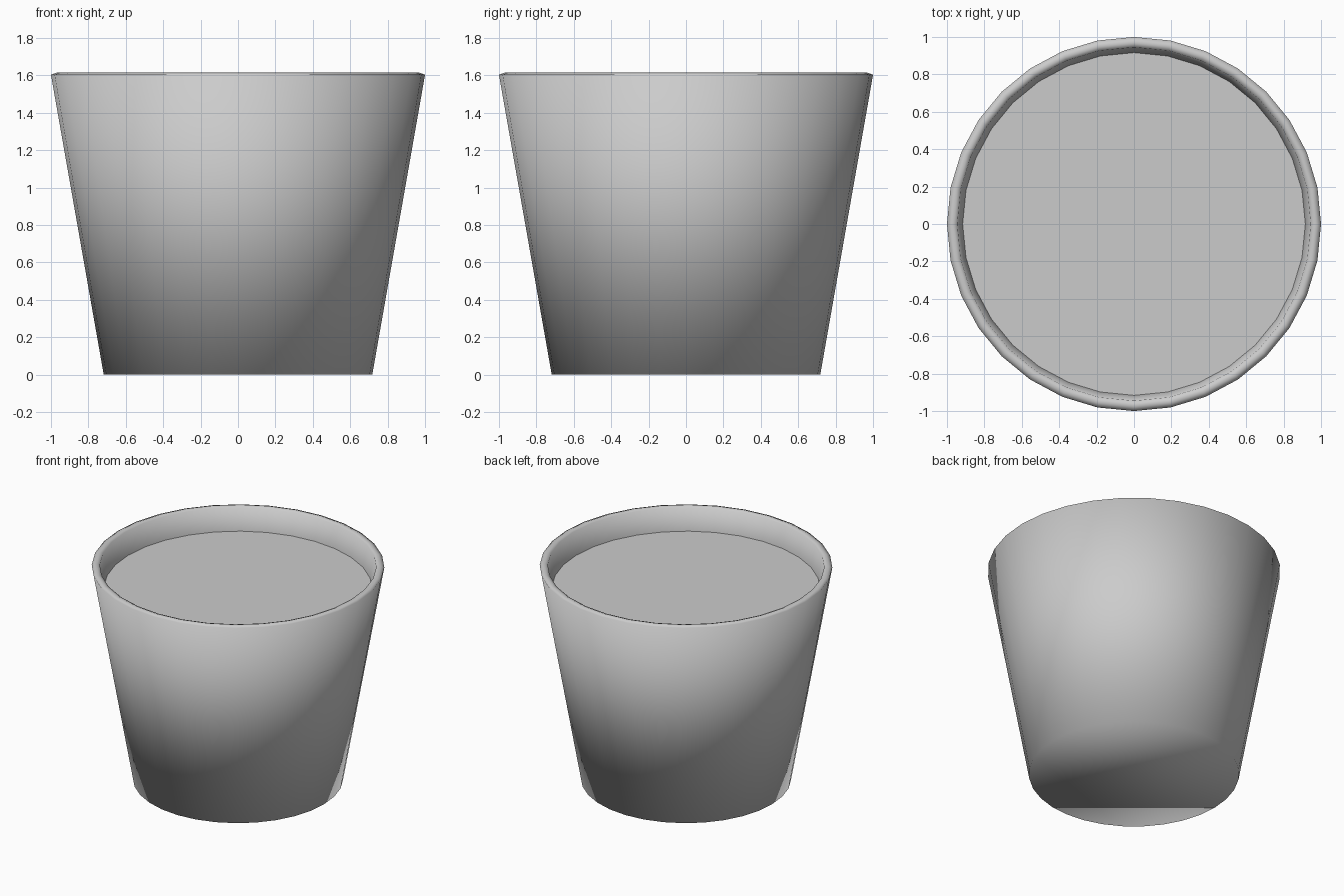
import bpy, bmesh, math

if "Cube" in bpy.data.objects:
    bpy.data.objects.remove(bpy.data.objects["Cube"])

SIDES = 32


def ring(bm, r, z):
    return [bm.verts.new((r * math.cos(2 * math.pi * i / SIDES),
                          r * math.sin(2 * math.pi * i / SIDES), z))
            for i in range(SIDES)]


def finish(bm, name, smooth):
    for f in bm.faces:
        f.smooth = smooth
    mesh = bpy.data.meshes.new(name)
    bm.to_mesh(mesh)
    bm.free()
    obj = bpy.data.objects.new(name, mesh)
    bpy.context.collection.objects.link(obj)
    return obj


# Pot: tapered wall, slightly rounded rim, inner wall down to the soil
profile = [(0.718, 0.0), (1.0, 1.603), (0.97, 1.614), (0.945, 1.605), (0.916, 1.44)]
bm = bmesh.new()
rings = [ring(bm, r, z) for r, z in profile]
for a, b in zip(rings, rings[1:]):
    for i in range(SIDES):
        j = (i + 1) % SIDES
        bm.faces.new((a[i], a[j], b[j], b[i]))
bm.faces.new(rings[0][::-1])
finish(bm, "pot", True)

# Soil: flat disc set below the rim
bm = bmesh.new()
bm.faces.new(ring(bm, 0.916, 1.44))
finish(bm, "soil", False)
